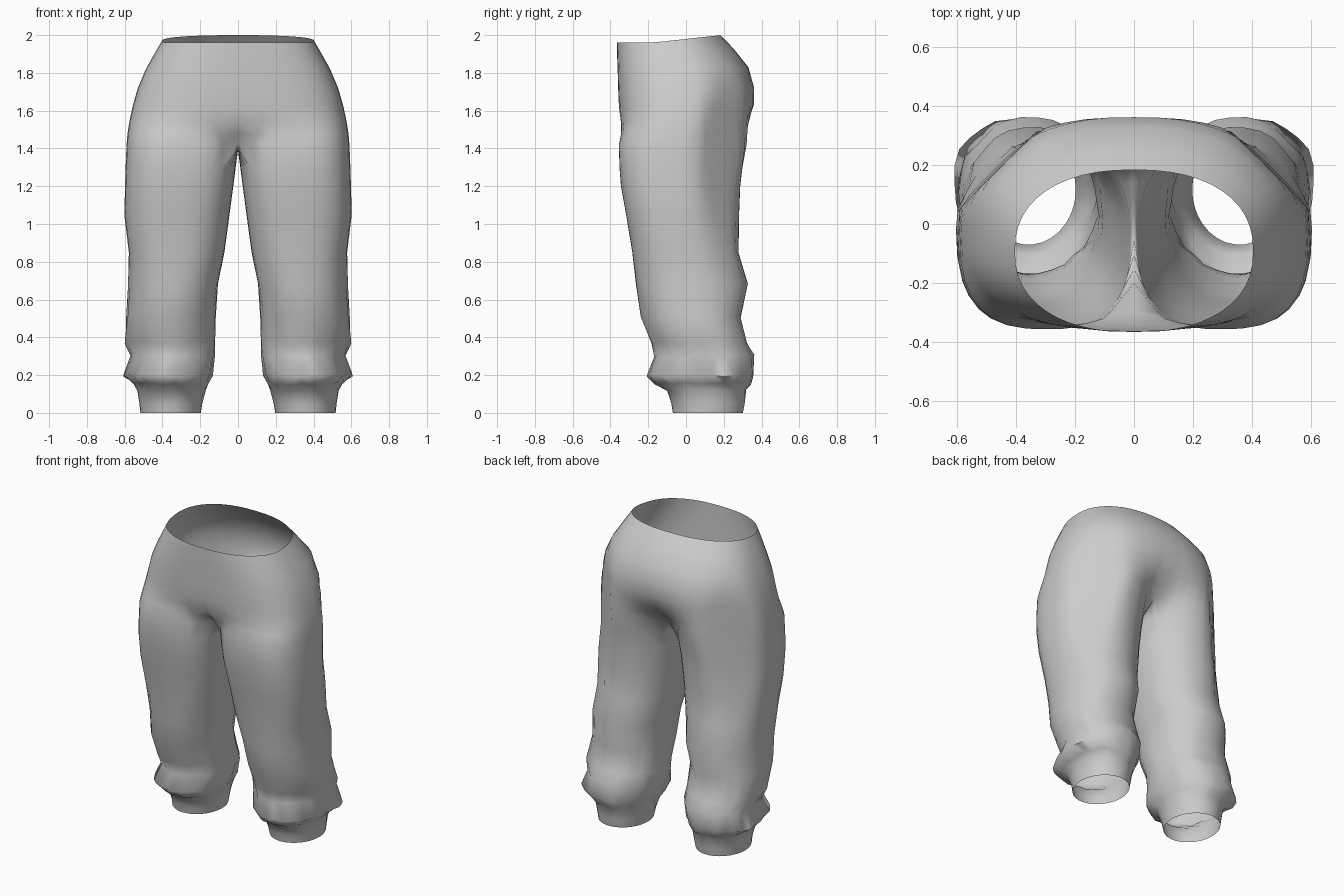
import bpy, bmesh, math, random
from mathutils import Vector

if "Cube" in bpy.data.objects:
    bpy.data.objects.remove(bpy.data.objects["Cube"])

random.seed(11)
OUTER, INNER = 25, 9          # points on the outer arc and on the inseam arc
SPAN = 142                    # how far the outer arc wraps round a leg

cloth = bpy.data.materials.new("light grey cloth")
cloth.diffuse_color = (0.6, 0.6, 0.6, 1)
cloth.use_nodes = True
cloth.node_tree.nodes["Principled BSDF"].inputs["Base Color"].default_value = cloth.diffuse_color


def spow(v, e):
    return math.copysign(abs(v) ** e, v)


def arc(a0, a1, count, x0, x1, y0, y1, z0, z1, nf, nb):
    """Points on an oval with its own squareness at front (nf) and back (nb)."""
    pts = []
    for i in range(count):
        a = math.radians(a0 + (a1 - a0) * i / (count - 1))
        e = 2 / (nf if math.sin(a) < 0 else nb)
        s = spow(math.sin(a), e)
        pts.append(Vector(((x0 + x1) / 2 + (x1 - x0) / 2 * spow(math.cos(a), e),
                           (y0 + y1) / 2 + (y1 - y0) / 2 * s,
                           z0 + (z1 - z0) * max(0, (s + 0.25) / 1.25))))
    return pts


def trim_back_corner(p, limit):
    """Flatten the outer back corner of the hip and thigh diagonally."""
    extra = max(0, p.x + p.y - limit) * 0.45
    p.x -= extra
    p.y -= extra


# Hips: front z, back z, half width, front y, back y, leg blend, squareness
hips = [
    (1.962, 2.000, 0.403, -0.365, 0.183, 0.0, 2.3, 2.3),
    (1.900, 1.930, 0.440, -0.365, 0.250, 0.0, 2.5, 2.2),
    (1.820, 1.830, 0.487, -0.362, 0.330, 0.0, 2.7, 2.2),
    (1.720, 1.720, 0.530, -0.360, 0.365, 0.03, 2.9, 2.2),
    (1.620, 1.630, 0.558, -0.358, 0.368, 0.08, 2.9, 2.2),
    (1.540, 1.550, 0.575, -0.357, 0.355, 0.30, 2.9, 2.2),
    (1.480, 1.480, 0.585, -0.357, 0.338, 0.70, 2.8, 2.2),
    (1.420, 1.420, 0.590, -0.356, 0.322, 1.0, 2.8, 2.1),
]
# Legs: z, inner x, outer x, front y, back y, fold size, outward flare at back,
# squareness, back corner limit
legs = [
    (1.30, 0.012, 0.595, -0.353, 0.300, 0.000, 0.00, 2.8, 2.1, 0.65),
    (1.20, 0.025, 0.598, -0.345, 0.288, 0.000, 0.00, 2.8, 2.1, 0.65),
    (1.05, 0.045, 0.602, -0.318, 0.282, 0.000, 0.00, 2.7, 2.1, 0.67),
    (0.85, 0.070, 0.580, -0.285, 0.280, 0.003, 0.00, 2.6, 2.1, 0.71),
    (0.68, 0.105, 0.580, -0.265, 0.328, 0.006, 0.03, 2.4, 2.1, 0.76),
    (0.51, 0.120, 0.590, -0.238, 0.290, 0.006, 0.06, 2.2, 2.2, 9),
    (0.37, 0.120, 0.597, -0.185, 0.325, 0.008, 0.12, 2.1, 2.2, 9),
    (0.30, 0.122, 0.567, -0.170, 0.360, 0.010, 0.08, 2.1, 2.2, 9),
    (0.20, 0.138, 0.610, -0.212, 0.362, 0.010, 0.14, 2.0, 2.2, 9),
    (0.155, 0.158, 0.555, -0.170, 0.345, 0.008, 0.06, 2.1, 2.2, 9),
    (0.12, 0.172, 0.535, -0.105, 0.318, 0.004, 0.00, 2.1, 2.1, 9),
    (0.05, 0.187, 0.522, -0.080, 0.312, 0.002, 0.00, 2.0, 2.0, 9),
    (0.00, 0.197, 0.517, -0.070, 0.302, 0.000, 0.00, 2.0, 2.0, 9),
]

bm = bmesh.new()


def bridge(a, b):
    for i in range(len(a) - 1):
        bm.faces.new((a[i], b[i], b[i + 1], a[i + 1]))


# Seat and hips: half rings from front seam to back seam
prev = None
for zf, zb, w, yf, yb, mix, nf, nb in hips:
    whole = arc(-90, 90, OUTER, -w, w, yf, yb, zf, zb, nf, nb)
    leg = arc(-SPAN, SPAN, OUTER, 0, w, yf, yb, zf, zb, nf, nb)
    # the front stays full longer, then tucks under
    pts = [p.lerp(q, mix ** 1.4 if i < OUTER // 2 else mix)
           for i, (p, q) in enumerate(zip(whole, leg))]
    for p in pts:
        trim_back_corner(p, 0.64)
    pts[0].x = pts[-1].x = 0
    if mix == 1.0:
        pts[0].y, pts[-1].y = -0.20, 0.19
    ring = [bm.verts.new(p) for p in pts]
    if prev:
        bridge(prev, ring)
    prev = ring

# Crotch seam: sagging curve joining back seam to front seam
front, back = prev[0].co.copy(), prev[-1].co.copy()
seam = []
for i in range(1, INNER - 1):
    t = i / (INNER - 1)
    p = back.lerp(front, t)
    p.z -= 0.03 * math.sin(math.pi * t)
    seam.append(bm.verts.new(p))
loop = prev + seam + [prev[0]]

# Legs: closed rings, flared and gathered into folds above the cuff
for z, xi, xo, yf, yb, fold, flare, nf, nb, limit in legs:
    shape = (xi, xo, yf, yb, z, z, nf, nb)
    pts = arc(-SPAN, SPAN, OUTER, *shape)
    pts += arc(SPAN, 360 - SPAN, INNER, *shape)[1:-1]
    mid = Vector(((xi + xo) / 2, (yf + yb) / 2, z))
    for p in pts:
        out = (p - mid).normalized()
        p.x += flare * (p.y - mid.y) * max(0, out.x)
        trim_back_corner(p, limit)
        p += out * random.uniform(-fold, fold * 0.5)
        p.z += random.uniform(-fold, fold)
    ring = [bm.verts.new(p) for p in pts]
    ring.append(ring[0])
    bridge(loop, ring)
    loop = ring

# Outside faces point outward, judged at the widest face
bmesh.ops.recalc_face_normals(bm, faces=bm.faces)
side = max(bm.faces, key=lambda f: f.calc_center_median().x)
if side.normal.x < 0:
    bmesh.ops.reverse_faces(bm, faces=bm.faces)

mesh = bpy.data.meshes.new("trousers")
bm.to_mesh(mesh)
bm.free()
mesh.materials.append(cloth)
trousers = bpy.data.objects.new("trousers", mesh)
bpy.context.collection.objects.link(trousers)

# Second half
mirror = trousers.modifiers.new("mirror", 'MIRROR')
mirror.use_axis = (True, False, False)
mirror.use_clip = True
mirror.merge_threshold = 0.002

bpy.context.view_layer.objects.active = trousers
trousers.select_set(True)
bpy.ops.object.shade_smooth_by_angle(angle=math.radians(75))
